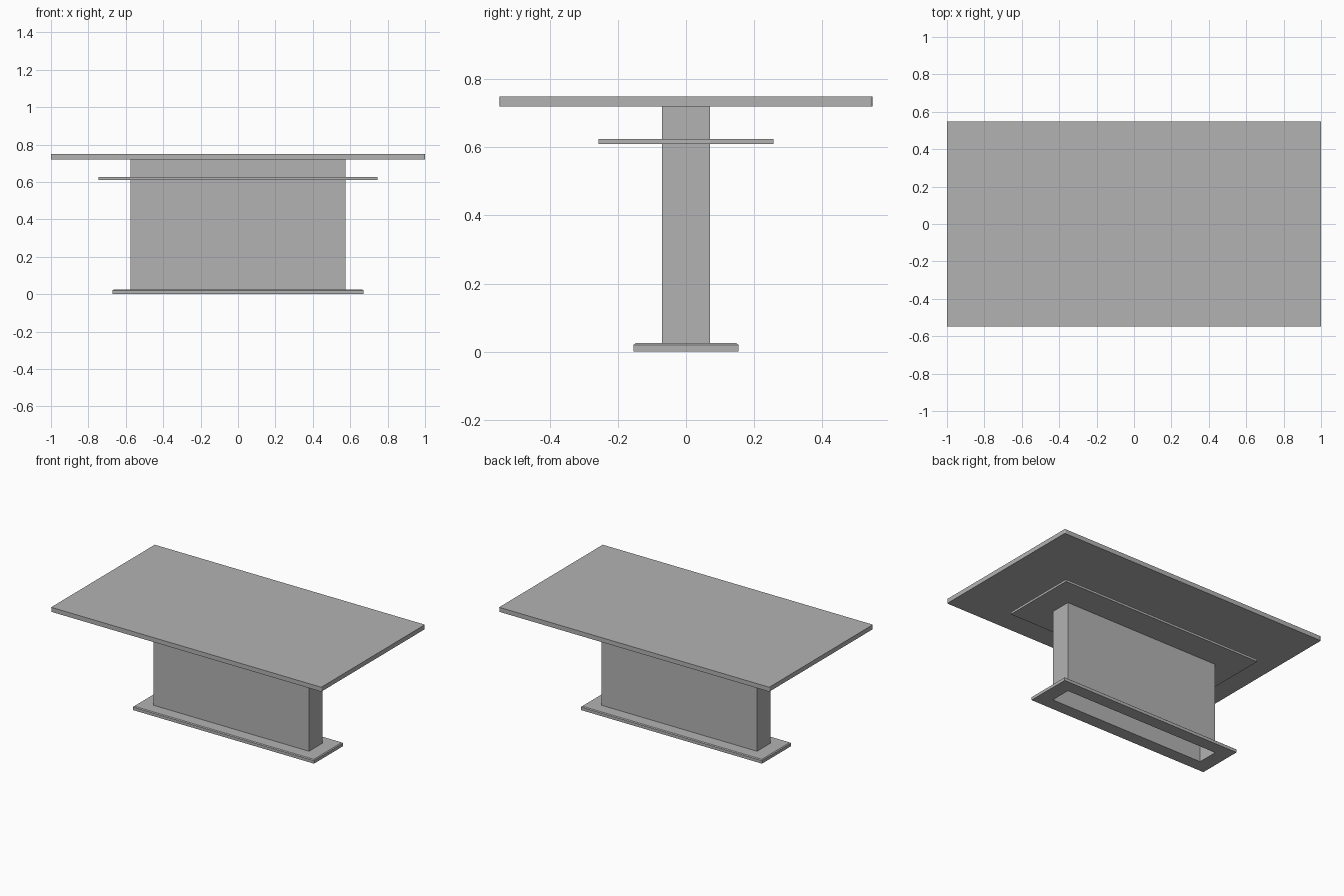
import bpy
import bmesh

cube = bpy.data.objects.get("Cube")
if cube:
    bpy.data.objects.remove(cube, do_unlink=True)

grey = bpy.data.materials.new("plain grey")
grey.use_nodes = True
colour = (0.45, 0.45, 0.45, 1)
grey.diffuse_color = colour
grey.node_tree.nodes["Principled BSDF"].inputs["Base Color"].default_value = colour


def rectangle(bm, hx, hy, z):
    return [bm.verts.new((sx * hx, sy * hy, z))
            for sx, sy in ((-1, -1), (1, -1), (1, 1), (-1, 1))]


def bridge(bm, a, b):
    for i in range(4):
        j = (i + 1) % 4
        bm.faces.new((a[i], a[j], b[j], b[i]))


def finish(name, bm):
    bmesh.ops.recalc_face_normals(bm, faces=bm.faces)
    mesh = bpy.data.meshes.new(name)
    bm.to_mesh(mesh)
    bm.free()
    mesh.materials.append(grey)
    obj = bpy.data.objects.new(name, mesh)
    bpy.context.collection.objects.link(obj)
    return obj


def slab(name, hx, hy, z0, z1, corner=0.0, border=0.0):
    bm = bmesh.new()
    low, high = rectangle(bm, hx, hy, z0), rectangle(bm, hx, hy, z1)
    bridge(bm, low, high)
    bm.faces.new(low[::-1])
    top = bm.faces.new(high)
    if border:
        bmesh.ops.inset_region(bm, faces=[top], thickness=border)
    if corner:
        upright = [e for e in bm.edges
                   if abs(e.verts[0].co.z - e.verts[1].co.z) > 0.001]
        bmesh.ops.bevel(bm, geom=upright, offset=corner, segments=3,
                        profile=0.5, affect='EDGES')
    return finish(name, bm)


LEG_X, LEG_Y = 0.575, 0.07

# Top board with a fine border line, and the smaller board beneath it
slab("table_top", 1.0, 0.548, 0.72, 0.75, corner=0.008, border=0.045)
slab("under_board", 0.747, 0.257, 0.61, 0.625)

# Hollow pedestal, open at the floor
bm = bmesh.new()
foot, head = rectangle(bm, LEG_X, LEG_Y, 0), rectangle(bm, LEG_X, LEG_Y, 0.72)
bridge(bm, foot, head)
bm.faces.new(head)
finish("pedestal", bm)

# Floor plate: a frame around the pedestal with a chamfered upper edge
bm = bmesh.new()
rings = [rectangle(bm, *r) for r in (
    (LEG_X, LEG_Y, 0), (0.671, 0.154, 0), (0.671, 0.154, 0.02),
    (0.665, 0.148, 0.025), (LEG_X, LEG_Y, 0.025))]
for a, b in zip(rings, rings[1:]):
    bridge(bm, a, b)
finish("floor_plate", bm)
